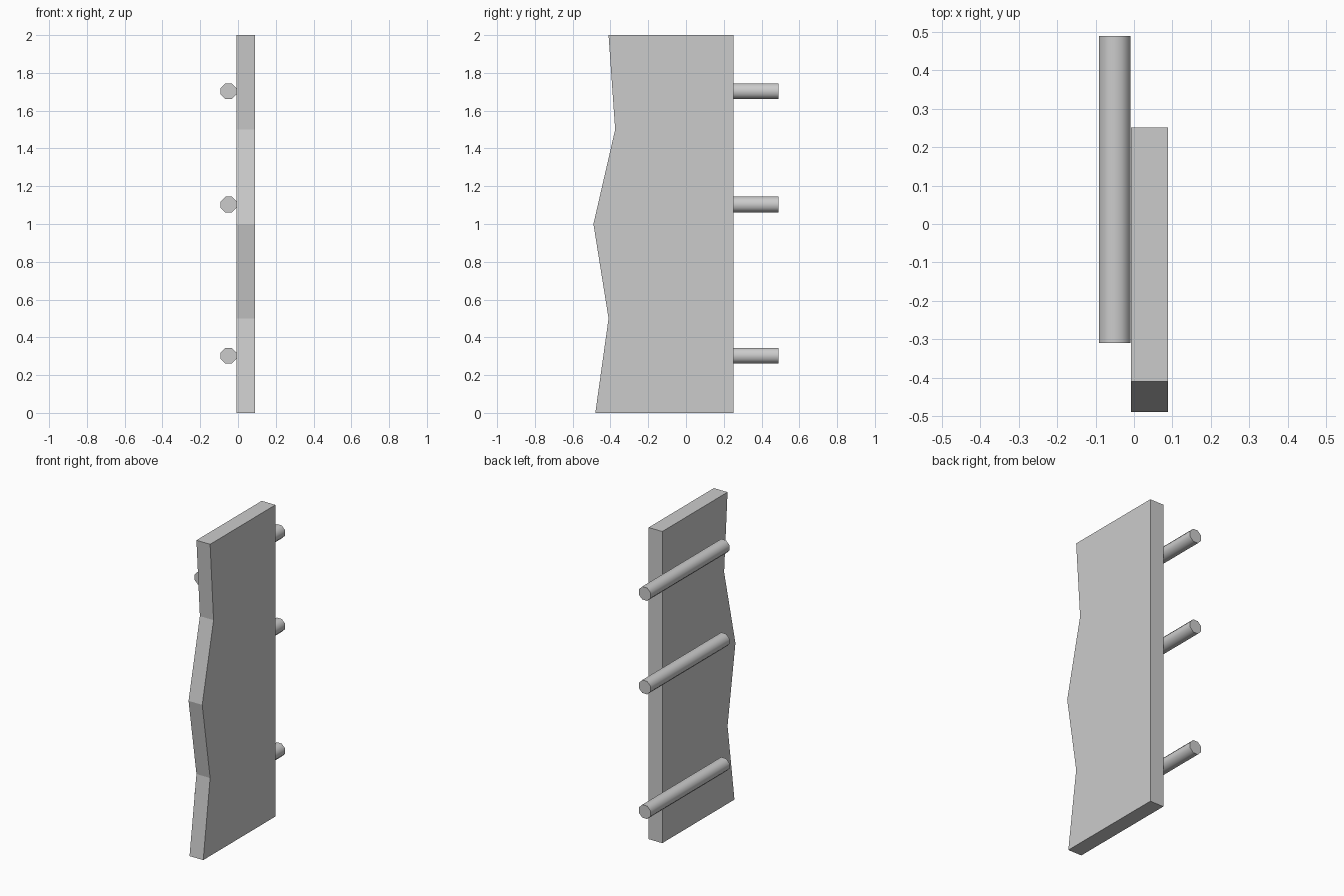
import bpy, bmesh, math

if "Cube" in bpy.data.objects:
    bpy.data.objects.remove(bpy.data.objects["Cube"])


def prism(name, ring, offset, smooth=False):
    """Extrude a closed ring of points into a solid object."""
    bm = bmesh.new()
    face = bm.faces.new([bm.verts.new(p) for p in ring])
    ext = bmesh.ops.extrude_face_region(bm, geom=[face], use_keep_orig=True)
    verts = [g for g in ext["geom"] if isinstance(g, bmesh.types.BMVert)]
    bmesh.ops.translate(bm, verts=verts, vec=offset)
    bmesh.ops.recalc_face_normals(bm, faces=bm.faces)
    mesh = bpy.data.meshes.new(name)
    bm.to_mesh(mesh)
    bm.free()
    obj = bpy.data.objects.new(name, mesh)
    bpy.context.collection.objects.link(obj)
    if smooth:
        bpy.ops.object.select_all(action='DESELECT')
        obj.select_set(True)
        bpy.context.view_layer.objects.active = obj
        bpy.ops.object.shade_smooth_by_angle(angle=math.radians(50))
    return obj


# Upright plank with a jagged front edge, as (y, z) profile
profile = [(0.252, 0), (0.252, 2), (-0.41, 2), (-0.375, 1.5),
           (-0.49, 1.0), (-0.41, 0.5), (-0.48, 0)]
prism("plank", [(-0.008, y, z) for y, z in profile], (0.097, 0, 0))

# Three eight-sided rods on the left face, sticking out at the back
radius = 0.0415 / math.cos(math.pi / 8)
for i, z in enumerate((0.3, 1.1, 1.7)):
    angles = [(k + 0.5) * math.pi / 4 for k in range(8)]
    ring = [(-0.05 + radius * math.cos(a), -0.31, z + 0.003 + radius * math.sin(a))
            for a in angles]
    prism(f"rod_{i + 1}", ring, (0, 0.8, 0), smooth=True)
